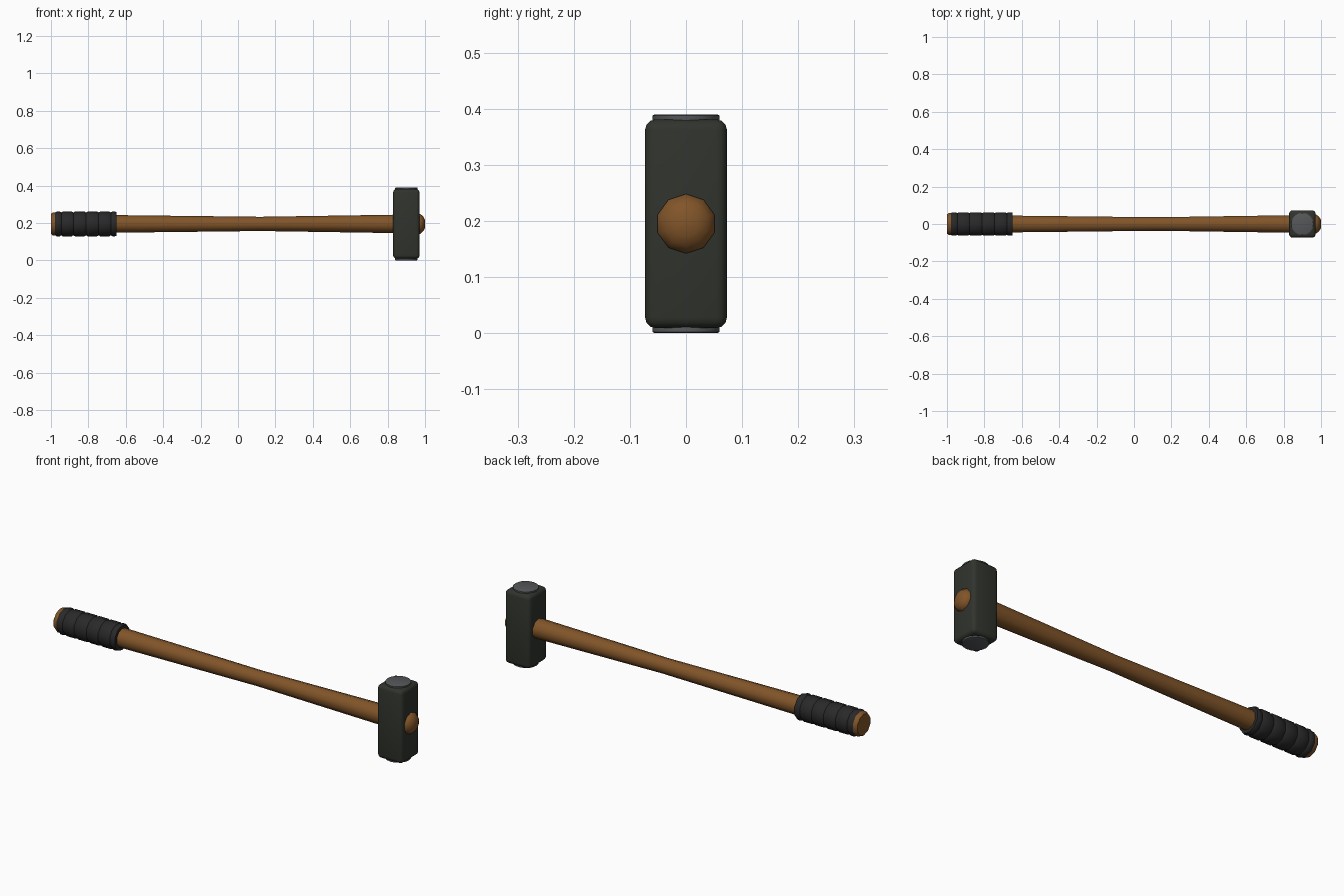
import bpy, bmesh, math

if "Cube" in bpy.data.objects:
    bpy.data.objects.remove(bpy.data.objects["Cube"])

AXIS_Z = 0.195   # height of the handle axis
HEAD_X = 0.9     # centre of the hammer head


def material(name, rgb):
    m = bpy.data.materials.new(name)
    m.diffuse_color = (*rgb, 1)
    m.use_nodes = True
    m.node_tree.nodes["Principled BSDF"].inputs["Base Color"].default_value = m.diffuse_color
    return m


def finish(bm, name, mat, angle=40):
    bmesh.ops.recalc_face_normals(bm, faces=bm.faces)
    me = bpy.data.meshes.new(name)
    bm.to_mesh(me)
    bm.free()
    ob = bpy.data.objects.new(name, me)
    bpy.context.collection.objects.link(ob)
    me.materials.append(mat)
    bpy.ops.object.select_all(action='DESELECT')
    ob.select_set(True)
    bpy.context.view_layer.objects.active = ob
    bpy.ops.object.shade_smooth_by_angle(angle=math.radians(angle))
    return ob


def lathe(name, profile, sides, place, mat, angle=40):
    """Loft rings (distance, radius); place(d, u, v) maps them into space."""
    bm = bmesh.new()
    rings = []
    for d, r in profile:
        rings.append([bm.verts.new(place(d, r * math.sin(2 * math.pi * i / sides),
                                         r * math.cos(2 * math.pi * i / sides)))
                      for i in range(sides)])
    for a, b in zip(rings, rings[1:]):
        for i in range(sides):
            j = (i + 1) % sides
            bm.faces.new((a[i], a[j], b[j], b[i]))
    bm.faces.new(rings[0])
    bm.faces.new(rings[-1])
    return finish(bm, name, mat, angle)


def along_x(d, u, v):
    return (d, u, AXIS_Z + v)


wood = material("wood", (0.22, 0.09, 0.022))
rubber = material("rubber", (0.022, 0.022, 0.022))
iron = material("dark_iron", (0.03, 0.034, 0.026))
steel = material("worn_steel", (0.09, 0.095, 0.1))

# Wooden handle: flared butt, waisted shaft, domed end past the head
lathe("handle", [(-1.0, 0.054), (-0.99, 0.061), (-0.96, 0.061), (-0.93, 0.05),
                 (-0.65, 0.047), (0.12, 0.038), (0.83, 0.049), (0.95, 0.053),
                 (0.975, 0.053), (0.99, 0.04), (1.0, 0.022)], 10, along_x, wood)

# Ribbed grip wrap
grip = [(-0.978, 0.05)]
edges = [-0.978, -0.945, -0.88, -0.812, -0.745, -0.68, -0.65]
for a, b in zip(edges, edges[1:]):
    grip += [(a, 0.061), (a + 0.008, 0.066), (b - 0.008, 0.066)]
grip += [(-0.65, 0.063), (-0.65, 0.045)]
lathe("grip", grip, 10, along_x, rubber)

# Hammer head: rounded square block
bm = bmesh.new()
bmesh.ops.create_cube(bm, size=1)
for v in bm.verts:
    v.co = (HEAD_X + v.co.x * 0.142, v.co.y * 0.146, AXIS_Z + v.co.z * 0.372)
bmesh.ops.bevel(bm, geom=bm.edges[:], offset=0.019, segments=3, profile=0.5,
                affect='EDGES')
finish(bm, "head", iron)

# Striking faces at both ends of the head
for name, s in (("upper_face", 1), ("lower_face", -1)):
    lathe(name, [(0.17, 0.056), (0.188, 0.06), (0.193, 0.06), (0.195, 0.055)], 16,
          lambda d, u, v, s=s: (HEAD_X + v, u, AXIS_Z + s * d), steel)
